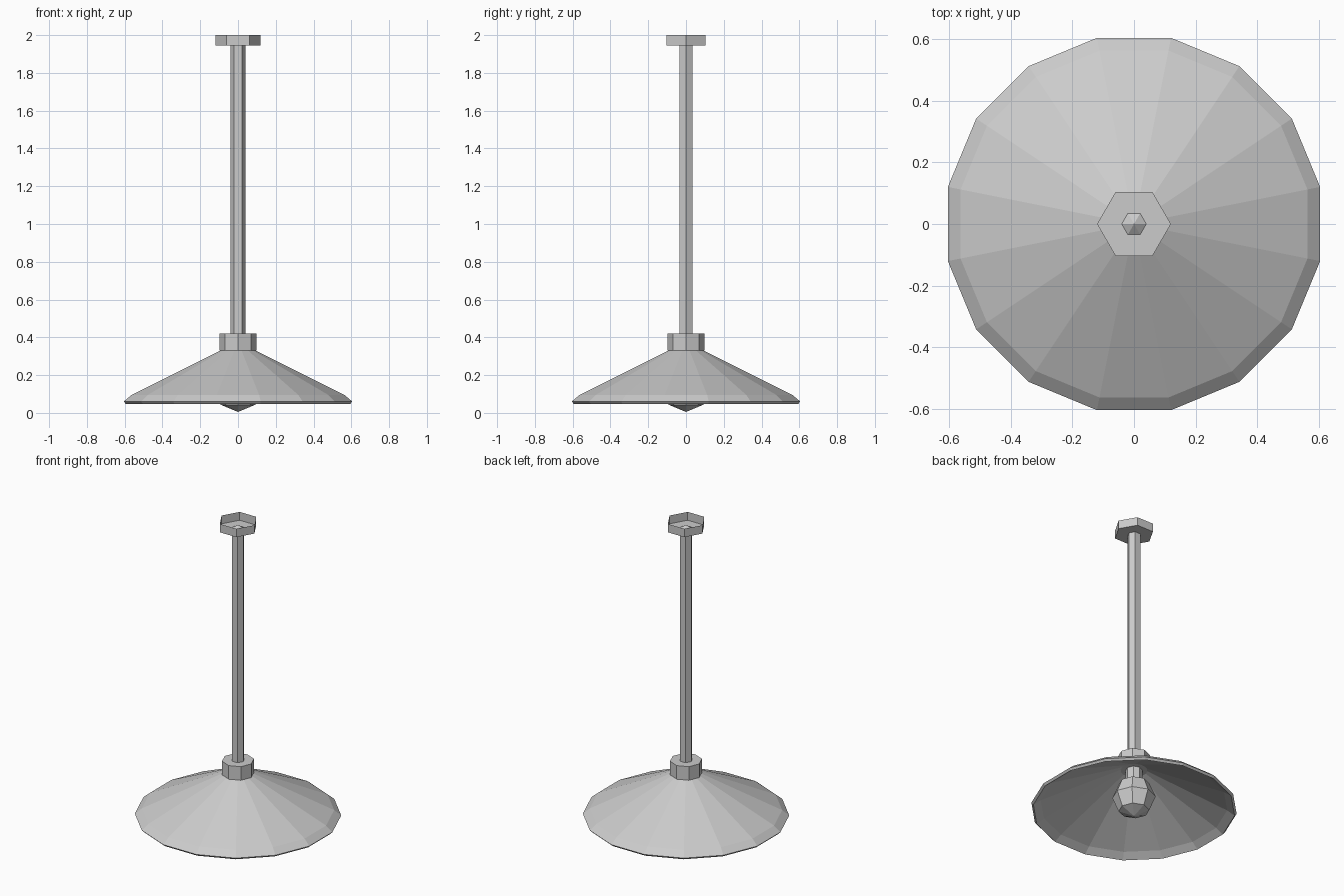
import bpy
import math

cube = bpy.data.objects.get("Cube")
if cube:
    bpy.data.objects.remove(cube, do_unlink=True)

grey = bpy.data.materials.new("plain grey")
grey.use_nodes = True
colour = (0.6, 0.6, 0.6, 1)
grey.diffuse_color = colour
grey.node_tree.nodes["Principled BSDF"].inputs["Base Color"].default_value = colour


def lathe(name, profile, sides, turn=0.0):
    """Spin (radius, height) points around z; a radius of 0 makes a tip."""
    verts, faces, rings = [], [], []
    for r, z in profile:
        count = sides if r > 0 else 1
        rings.append([len(verts) + i for i in range(count)])
        for i in range(count):
            a = turn + math.tau * i / sides
            verts.append((r * math.cos(a), r * math.sin(a), z))
    for low, high in zip(rings, rings[1:]):
        for i in range(sides):
            j = (i + 1) % sides
            quad = [low[i % len(low)], low[j % len(low)],
                    high[j % len(high)], high[i % len(high)]]
            faces.append(list(dict.fromkeys(quad)))
    mesh = bpy.data.meshes.new(name)
    mesh.from_pydata(verts, [], faces)
    mesh.materials.append(grey)
    obj = bpy.data.objects.new(name, mesh)
    bpy.context.collection.objects.link(obj)
    return obj


# Open ceiling cup and the hanging rod with its pointed end
lathe("ceiling_cup", [(0, 1.945), (0.12, 1.945), (0.12, 2.0)], 6)
lathe("rod", [(0.04, 0.40), (0.04, 1.945), (0, 1.97)], 6)

# Collar where the rod meets the shade
lathe("collar", [(0, 0.33), (0.097, 0.33), (0.097, 0.42), (0, 0.42)], 8)

# Shade: inner skin, bevelled rim, outer skin
lathe("shade", [(0, 0.325), (0.08, 0.32), (0.56, 0.08), (0.605, 0.047),
                (0.617, 0.06), (0.575, 0.095), (0.095, 0.33), (0, 0.335)],
      16, math.pi / 16)

# Bulb neck and round bulb
lathe("bulb_neck", [(0.05, 0.24), (0.05, 0.33)], 8)
bulb_r, bulb_z = 0.13, 0.135
ring_angles = [math.pi * k / 4 for k in range(5)]
lathe("bulb", [(bulb_r * math.sin(a) if 0 < k < 4 else 0,
                bulb_z - bulb_r * math.cos(a))
               for k, a in enumerate(ring_angles)], 8)
